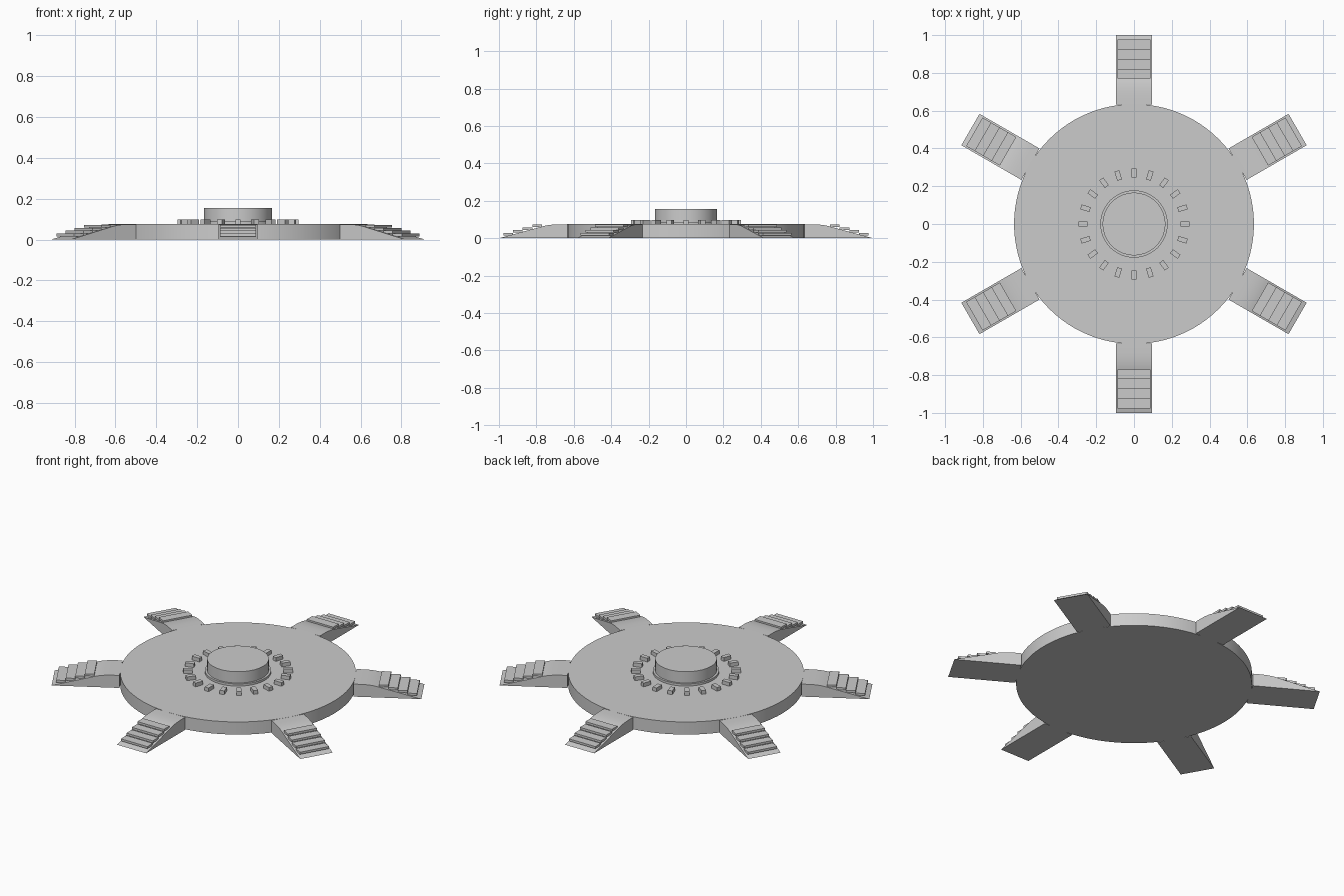
import bpy
import bmesh
import math
from mathutils import Matrix

if "Cube" in bpy.data.objects:
    bpy.data.objects.remove(bpy.data.objects["Cube"])

grey = bpy.data.materials.new("plain grey")
grey.diffuse_color = (0.6, 0.6, 0.6, 1)
grey.use_nodes = True
grey.node_tree.nodes["Principled BSDF"].inputs["Base Color"].default_value = grey.diffuse_color


def finish(name, bm, smooth=False):
    bmesh.ops.recalc_face_normals(bm, faces=bm.faces)
    mesh = bpy.data.meshes.new(name)
    bm.to_mesh(mesh)
    bm.free()
    mesh.materials.append(grey)
    if smooth:
        mesh.shade_smooth()
        mesh.set_sharp_from_angle(angle=math.radians(30))
    obj = bpy.data.objects.new(name, mesh)
    bpy.context.collection.objects.link(obj)
    return obj


def disc(name, radius, z0, z1, sides=96):
    bm = bmesh.new()
    bmesh.ops.create_cone(bm, cap_ends=True, segments=sides, radius1=radius, radius2=radius,
                          depth=z1 - z0, matrix=Matrix.Translation((0, 0, (z0 + z1) / 2)))
    return finish(name, bm, True)


def box(name, lo, hi, angle):
    size = [b - a for a, b in zip(lo, hi)]
    mid = [(a + b) / 2 for a, b in zip(lo, hi)]
    bm = bmesh.new()
    bmesh.ops.create_cube(bm, size=1, matrix=Matrix.Rotation(angle, 4, 'Z')
                          @ Matrix.Translation(mid) @ Matrix.Diagonal((*size, 1)))
    return finish(name, bm)


def ramp(name, profile, half_width, angle):
    bm = bmesh.new()
    face = bm.faces.new([bm.verts.new((x, -half_width, z)) for x, z in profile])
    new = bmesh.ops.extrude_face_region(bm, geom=[face])["geom"]
    bmesh.ops.translate(bm, vec=(0, 2 * half_width, 0),
                        verts=[v for v in new if isinstance(v, bmesh.types.BMVert)])
    bm.transform(Matrix.Rotation(angle, 4, 'Z'))
    return finish(name, bm, True)


# Round platform with a collared central drum
disc("platform", 0.635, 0, 0.075)
disc("drum_collar", 0.178, 0.07, 0.088)
disc("central_drum", 0.166, 0.08, 0.155)

# Ring of small blocks around the drum
for i in range(20):
    box(f"ring_block_{i + 1}", (0.245, -0.013, 0.073), (0.295, 0.013, 0.097), i * math.tau / 20)

# Six ramps, each with a rounded shoulder and four overhanging treads
profile = [(0.633, 0), (1.0, 0), (0.76, 0.065), (0.74, 0.0695), (0.71, 0.073),
           (0.68, 0.0745), (0.633, 0.0745)]
for i in range(6):
    angle = math.radians(30 + 60 * i)
    ramp(f"ramp_{i + 1}", profile, 0.096, angle)
    for s in range(4):
        x, top = 0.77 + 0.0515 * s, 0.072 - 0.0145 * s
        box(f"tread_{i + 1}_{s + 1}", (x, -0.087, top - 0.013), (x + 0.0515, 0.087, top), angle)
